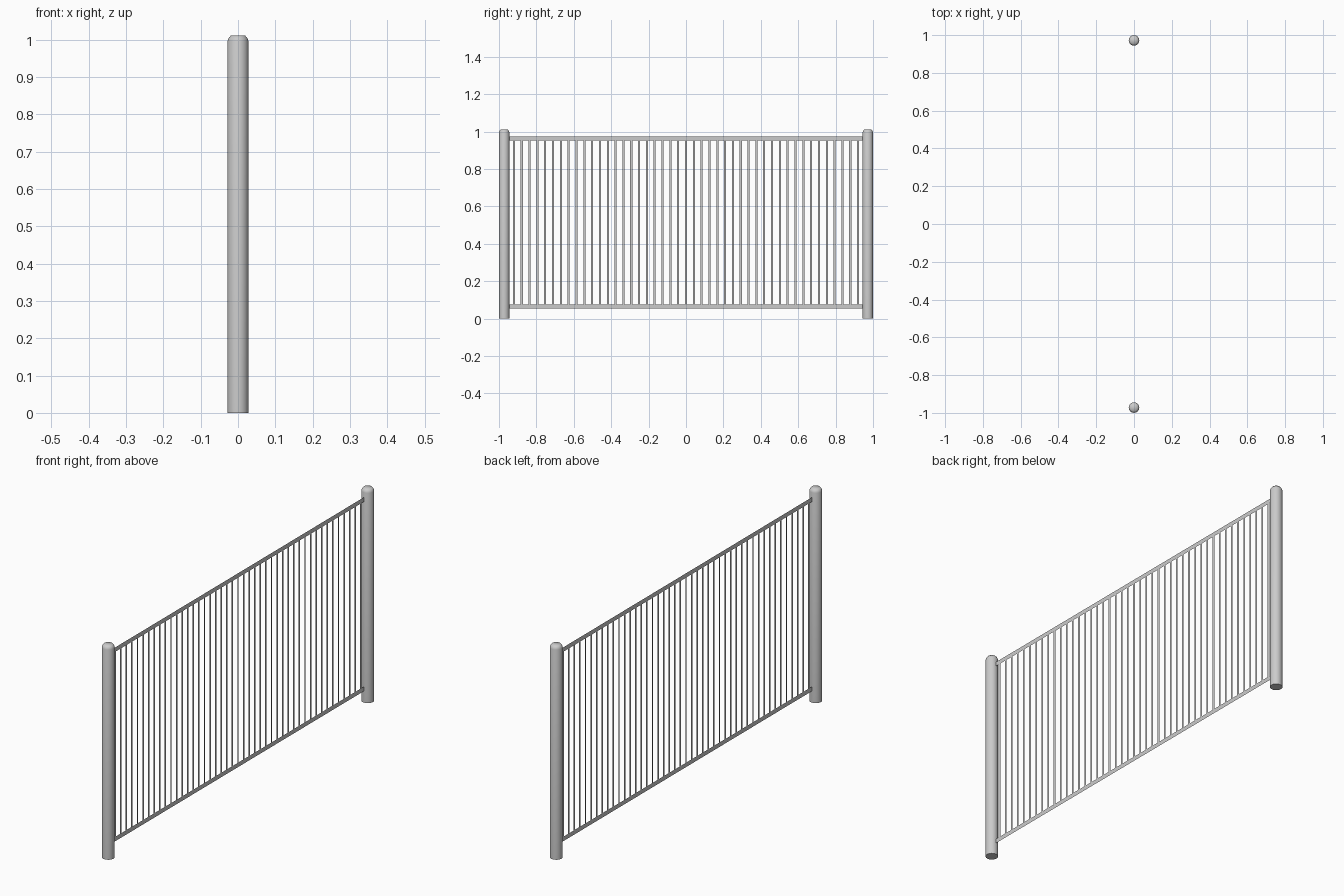
import bpy, bmesh, math

if "Cube" in bpy.data.objects:
    bpy.data.objects.remove(bpy.data.objects["Cube"])

POST_Y, POST_R, TOP = 0.972, 0.028, 1.011
RAILS = ((0.055, 0.076), (0.953, 0.974))
BARS, BAR_SPAN, BAR_W = 45, 0.92, 0.011


def make_object(name, bm):
    mesh = bpy.data.meshes.new(name)
    bm.to_mesh(mesh)
    bm.free()
    ob = bpy.data.objects.new(name, mesh)
    bpy.context.collection.objects.link(ob)
    return ob


def panel(bm, y0, y1, z0, z1):
    """Flat upright strip in the x = 0 plane."""
    bm.faces.new([bm.verts.new((0, y, z))
                  for y, z in ((y0, z0), (y1, z0), (y1, z1), (y0, z1))])


def post(name, y, sides=16):
    """Round post with a chamfered top, built from stacked rings."""
    bm = bmesh.new()
    rings = []
    for r, z in ((POST_R, 0), (POST_R, 0.996), (0.0255, 1.003), (0.019, TOP)):
        rings.append([bm.verts.new((r * math.cos(i * math.tau / sides),
                                    y + r * math.sin(i * math.tau / sides), z))
                      for i in range(sides)])
    for a, b in zip(rings, rings[1:]):
        for i in range(sides):
            j = (i + 1) % sides
            bm.faces.new((a[i], a[j], b[j], b[i]))
    bm.faces.new(rings[0][::-1])
    bm.faces.new(rings[-1])
    ob = make_object(name, bm)
    bpy.context.view_layer.objects.active = ob
    ob.select_set(True)
    bpy.ops.object.shade_smooth_by_angle(angle=math.radians(60))
    ob.select_set(False)


# End posts
post("left_post", -POST_Y)
post("right_post", POST_Y)

# Flat rails between the posts
for name, (z0, z1) in zip(("bottom_rail", "top_rail"), RAILS):
    bm = bmesh.new()
    panel(bm, -0.955, 0.955, z0, z1)
    make_object(name, bm)

# Evenly spaced flat vertical bars
bm = bmesh.new()
for i in range(BARS):
    y = -BAR_SPAN + 2 * BAR_SPAN * i / (BARS - 1)
    panel(bm, y - BAR_W / 2, y + BAR_W / 2, RAILS[0][1], RAILS[1][0])
make_object("vertical_bars", bm)
